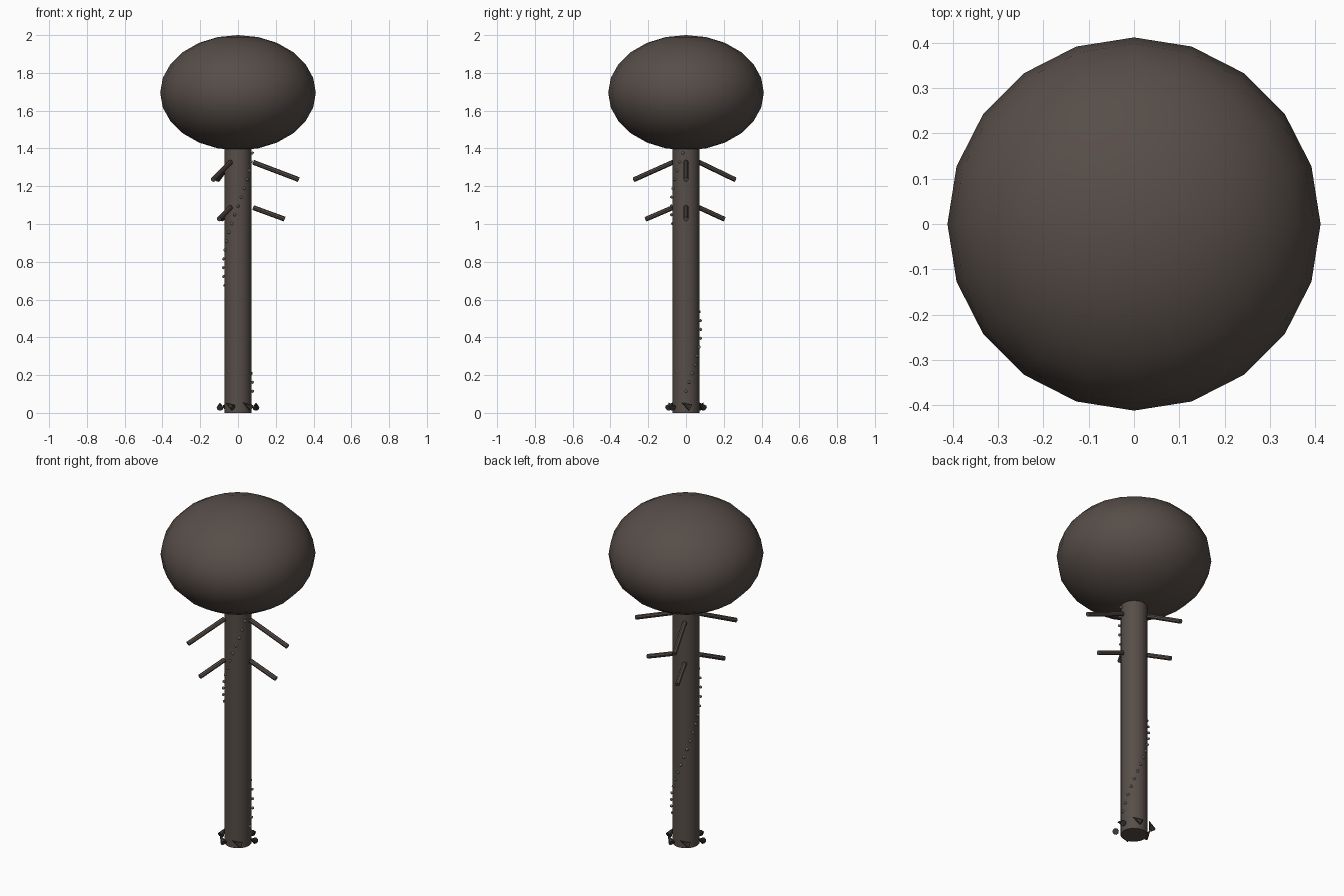
import bpy
from math import cos, sin, pi, radians
from mathutils import Vector

cube = bpy.data.objects.get("Cube")
if cube:
    bpy.data.objects.remove(cube, do_unlink=True)


def make_material(name, rgb):
    mat = bpy.data.materials.new(name)
    mat.use_nodes = True
    mat.diffuse_color = (*rgb, 1)
    bsdf = mat.node_tree.nodes["Principled BSDF"]
    bsdf.inputs["Base Color"].default_value = (*rgb, 1)
    return mat


bark = make_material("dark_bark", (0.095, 0.075, 0.065))
spike_dark = make_material("dark_spike", (0.05, 0.043, 0.039))
bead_grey = make_material("pale_grey", (0.37, 0.37, 0.36))


def finish(name, mat, smooth=True):
    obj = bpy.context.object
    obj.name = name
    obj.data.materials.append(mat)
    if smooth:
        bpy.ops.object.shade_smooth_by_angle(angle=radians(40))
    return obj


def rod(name, start, end, radius, sides, mat):
    start, end = Vector(start), Vector(end)
    axis = end - start
    bpy.ops.mesh.primitive_cylinder_add(
        vertices=sides, radius=radius, depth=axis.length,
        location=(start + end) / 2,
        rotation=axis.to_track_quat('Z', 'Y').to_euler())
    return finish(name, mat)


# Trunk
rod("trunk", (0, 0, 0), (0, 0, 1.45), 0.072, 16, bark)

# Rounded crown
bpy.ops.mesh.primitive_uv_sphere_add(segments=20, ring_count=12, radius=1,
                                     location=(0, 0, 1.695))
crown = finish("crown", bark)
crown.scale = (0.412, 0.412, 0.305)

# Two tiers of three drooping branches: start height, tip height, tips
tiers = {
    "upper": (1.327, 1.235, [(0.322, 0), (-0.107, 0.26), (-0.132, -0.275)]),
    "lower": (1.087, 1.026, [(0.247, 0), (-0.085, 0.202), (-0.1, -0.212)]),
}
for tier, (z_start, z_tip, tips) in tiers.items():
    for i, tip in enumerate(tips):
        a = i * 2 * pi / 3
        rod(f"{tier}_branch_{i + 1}", (0.08 * cos(a), 0.08 * sin(a), z_start),
            (*tip, z_tip), 0.013, 8, bark)

# Ring of leaning spikes at the foot
for i in range(6):
    a = i * pi / 3
    bpy.ops.mesh.primitive_cone_add(
        vertices=8, radius1=0.018, depth=0.056,
        location=(0.095 * cos(a), 0.095 * sin(a), 0.041),
        rotation=(radians(60), 0, a))
    finish(f"base_spike_{i + 1}", spike_dark)

# Beads winding once around the trunk
for i in range(28):
    z = 0.115 + 0.0467 * i
    a = 2 * pi * (z - 0.115) / 1.305
    bpy.ops.mesh.primitive_ico_sphere_add(
        subdivisions=1, radius=0.009,
        location=(0.078 * cos(a), 0.078 * sin(a), z))
    finish(f"spiral_bead_{i + 1}", bead_grey, smooth=False)
